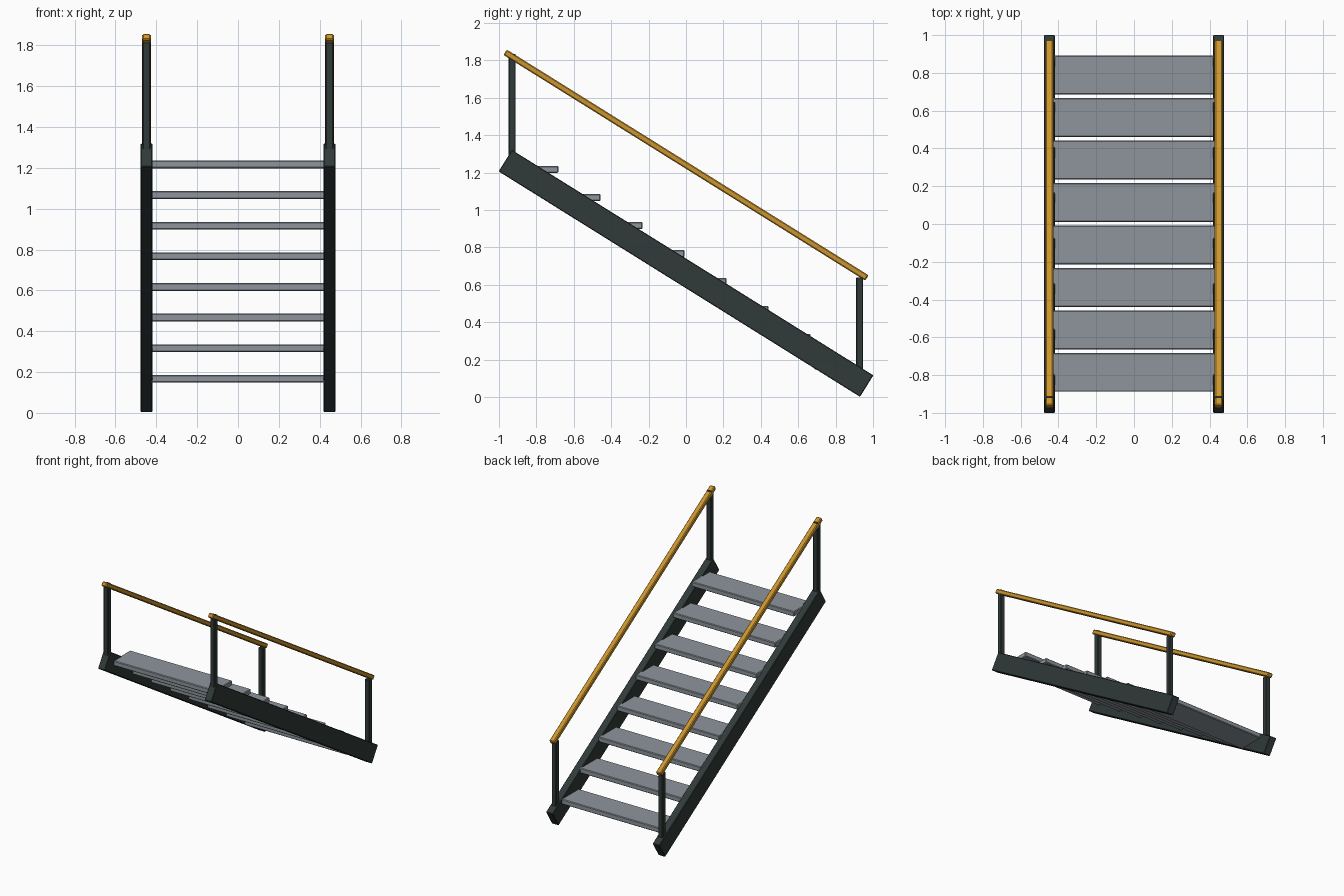
import bpy
import math

cube = bpy.data.objects.get("Cube")
if cube:
    bpy.data.objects.remove(cube, do_unlink=True)


def make_material(name, rgb):
    mat = bpy.data.materials.new(name)
    mat.use_nodes = True
    color = (*rgb, 1.0)
    mat.diffuse_color = color
    mat.node_tree.nodes["Principled BSDF"].inputs["Base Color"].default_value = color
    return mat


dark_steel = make_material("dark green steel", (0.030, 0.043, 0.041))
tread_grey = make_material("tread grey", (0.27, 0.30, 0.335))
rail_yellow = make_material("rail yellow", (0.60, 0.30, 0.026))


def beam(name, location, size, mat, bevel, tilt=0.0):
    """Box with chamfered edges, tilted about the x axis."""
    bpy.ops.mesh.primitive_cube_add(size=1, location=location, rotation=(tilt, 0, 0))
    obj = bpy.context.object
    obj.name = name
    obj.scale = size
    bpy.ops.object.transform_apply(location=False, rotation=False, scale=True)
    mod = obj.modifiers.new("chamfer", "BEVEL")
    mod.width = bevel
    mod.segments = 1
    obj.data.materials.append(mat)
    return obj


SLOPE = -math.radians(31.95)
SIDE_X = 0.448

# Two sides: stringer, handrail and end posts
for side, sign in (("left", 1), ("right", -1)):
    x = sign * SIDE_X
    beam(f"{side}_stringer", (x, 0, 0.661), (0.058, 2.277, 0.135), dark_steel, 0.004, SLOPE)
    beam(f"{side}_handrail", (x, 0, 1.24), (0.042, 2.28, 0.034), rail_yellow, 0.006, SLOPE)
    for end, y, bottom, top in (("upper", -0.93, 1.22, 1.835), ("lower", 0.928, 0.08, 0.64)):
        beam(f"{side}_{end}_post", (x, y, (bottom + top) / 2),
             (0.038, 0.038, top - bottom), dark_steel, 0.004)

# Treads descending from the front to the back
COUNT = 8
for i in range(COUNT):
    y = -0.785 + i * 0.2247
    z = 1.217 - i * 0.15
    beam(f"tread_{i + 1}", (0, y, z), (0.86, 0.206, 0.038), tread_grey, 0.005)
